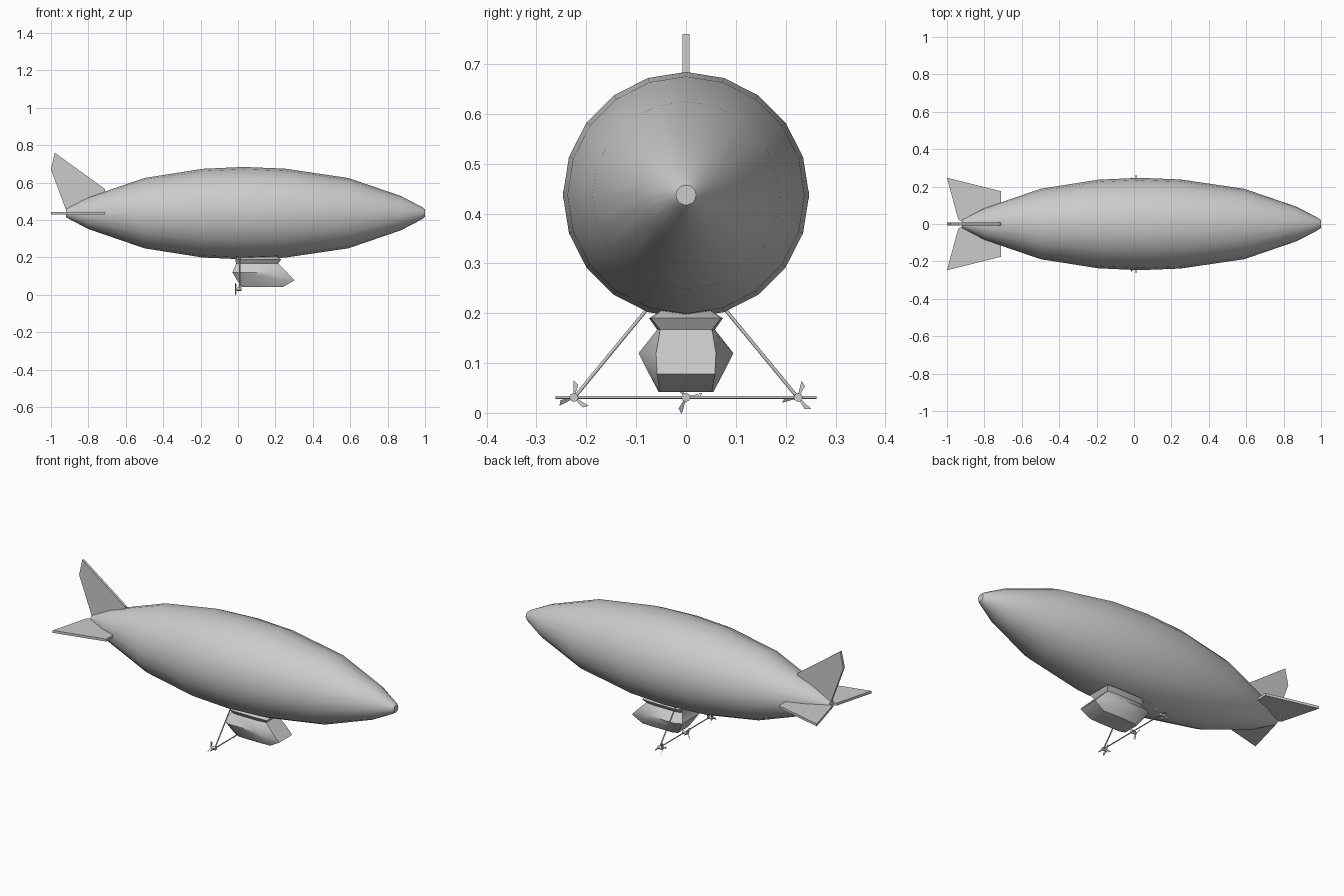
import bpy, bmesh, math
from mathutils import Vector, Matrix

cube = bpy.data.objects.get("Cube")
if cube:
    bpy.data.objects.remove(cube, do_unlink=True)

grey = bpy.data.materials.new("light_grey")
grey.use_nodes = True
COLOUR = (0.6, 0.6, 0.6, 1)
grey.diffuse_color = COLOUR
grey.node_tree.nodes["Principled BSDF"].inputs["Base Color"].default_value = COLOUR
AXIS_Z = 0.437


def finish(name, bm, smooth=None):
    bmesh.ops.recalc_face_normals(bm, faces=bm.faces)
    mesh = bpy.data.meshes.new(name)
    bm.to_mesh(mesh)
    bm.free()
    mesh.materials.append(grey)
    obj = bpy.data.objects.new(name, mesh)
    bpy.context.collection.objects.link(obj)
    if smooth:
        bpy.ops.object.select_all(action='DESELECT')
        obj.select_set(True)
        bpy.context.view_layer.objects.active = obj
        bpy.ops.object.shade_smooth_by_angle(angle=math.radians(smooth))
    return obj


def loft(name, rings, smooth):
    bm = bmesh.new()
    loops = [[bm.verts.new(p) for p in ring] for ring in rings]
    n = len(loops[0])
    for a, b in zip(loops, loops[1:]):
        for i in range(n):
            j = (i + 1) % n
            bm.faces.new((a[i], a[j], b[j], b[i]))
    bm.faces.new(loops[0])
    bm.faces.new(loops[-1])
    return finish(name, bm, smooth)


def plate(name, points, offset):
    """Flat polygon thickened symmetrically along the offset vector."""
    off = Vector(offset)
    return loft(name, [[Vector(p) + s * off for p in points] for s in (-1, 1)], None)


def rod(name, start, end, radius, sides=8):
    a, b = Vector(start), Vector(end)
    bm = bmesh.new()
    turn = (b - a).to_track_quat('Z', 'Y').to_matrix().to_4x4()
    bmesh.ops.create_cone(bm, cap_ends=True, segments=sides, radius1=radius, radius2=radius,
                          depth=(b - a).length, matrix=Matrix.Translation((a + b) / 2) @ turn)
    return finish(name, bm, 50)


# Gas envelope: twenty-sided rings along x
profile = [(-0.92, 0.022), (-0.8, 0.085), (-0.5, 0.188), (-0.19, 0.237), (0.03, 0.247),
           (0.25, 0.238), (0.59, 0.188), (0.87, 0.092), (0.985, 0.032), (1.0, 0.02)]
loft("envelope", [[(x, r * math.sin(k * math.tau / 20), AXIS_Z + r * math.cos(k * math.tau / 20))
                   for k in range(20)] for x, r in profile], 40)

# Tail fins
plate("top_fin", [(-0.98, 0, 0.76), (-1.0, 0, 0.67), (-0.92, 0, 0.455),
                  (-0.71, 0, 0.53), (-0.71, 0, 0.565)], (0, 0.007, 0))
for side, label in ((1, "left"), (-1, "right")):
    plate(label + "_fin", [(-1.0, side * 0.247, AXIS_Z), (-0.94, side * 0.025, AXIS_Z),
                           (-0.9, 0, AXIS_Z), (-0.71, side * 0.1, AXIS_Z),
                           (-0.71, side * 0.175, AXIS_Z)], (0, 0, 0.007))

# Gondola: stacked outlines as (z, back x, front x, half width, front half width)
levels = [(0.042, 0.02, 0.24, 0.055, 0.052), (0.078, -0.005, 0.302, 0.074, 0.058),
          (0.12, -0.03, 0.262, 0.095, 0.06), (0.167, -0.01, 0.215, 0.058, 0.052),
          (0.19, -0.015, 0.23, 0.074, 0.07), (0.205, 0.0, 0.21, 0.05, 0.05)]
rings = []
for z, back, front, w, wf in levels:
    shoulder = back + 0.75 * (front - back)
    half = [(back, w * 0.8), (back + 0.03, w), (shoulder, w), (front, wf)]
    rings.append([(x, y, z) for x, y in half] + [(x, -y, z) for x, y in reversed(half)])
loft("gondola", rings, 50)

# Engine frame
BAR_X, BAR_Z = 0.01, 0.031
rod("engine_bar", (BAR_X, -0.262, BAR_Z), (BAR_X, 0.262, BAR_Z), 0.003)
for side, label in ((1, "left"), (-1, "right")):
    rod(label + "_strut", (BAR_X, side * 0.075, 0.212), (BAR_X, side * 0.224, BAR_Z), 0.0035)

# Engines with three-bladed propellers
for label, y, phase in (("left", 0.225, 17), ("middle", 0, 80), ("right", -0.225, 5)):
    rod(label + "_engine", (-0.008, y, BAR_Z), (0.018, y, BAR_Z), 0.009)
    rod(label + "_propeller_shaft", (-0.016, y, BAR_Z), (-0.008, y, BAR_Z), 0.003)
    for k in range(3):
        angle = math.radians(phase + 120 * k)
        out = Vector((0, math.sin(angle), math.cos(angle)))
        across = Vector((0.5, out.z * 0.8, -out.y * 0.8))
        hub = Vector((-0.013, y, BAR_Z))
        plate(label + "_propeller_blade", [hub + out * 0.003 - across * 0.002,
              hub + out * 0.003 + across * 0.002, hub + out * 0.026 + across * 0.008,
              hub + out * 0.034 - across * 0.004], (0.0008, 0, 0))
